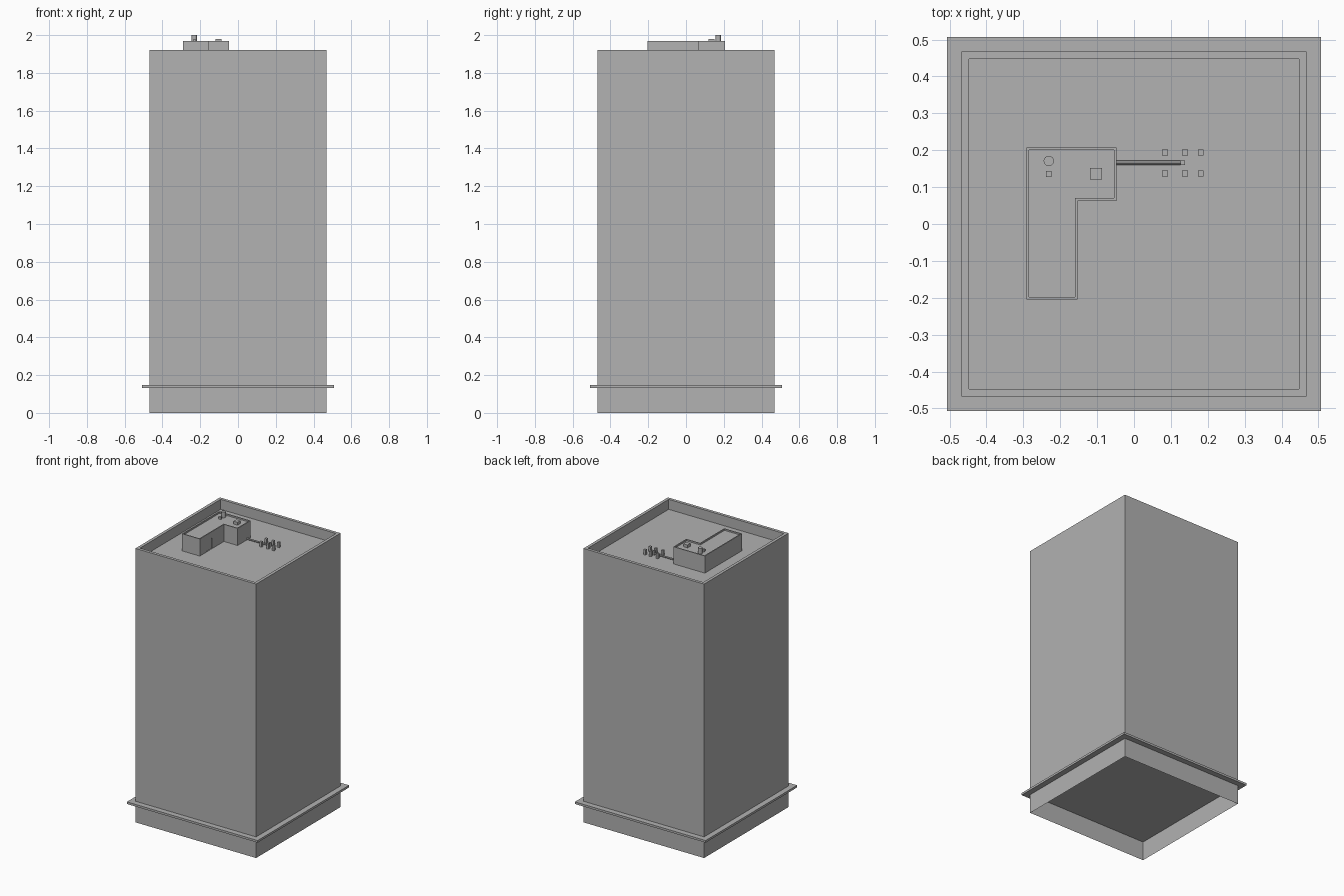
import bpy
import bmesh
from mathutils import Matrix

old = bpy.data.objects.get("Cube")
if old:
    bpy.data.objects.remove(old, do_unlink=True)

# One plain grey for the whole building
grey = bpy.data.materials.new("concrete_grey")
grey.use_nodes = True
tone = (0.445, 0.445, 0.445, 1)
grey.diffuse_color = tone
grey.node_tree.nodes["Principled BSDF"].inputs["Base Color"].default_value = tone


def finish(name, bm):
    mesh = bpy.data.meshes.new(name)
    bm.to_mesh(mesh)
    bm.free()
    mesh.materials.append(grey)
    obj = bpy.data.objects.new(name, mesh)
    bpy.context.collection.objects.link(obj)
    return obj


def rect(x0, x1, y0, y1):
    return [(x0, y0), (x1, y0), (x1, y1), (x0, y1)]


def square(half, x=0, y=0):
    return rect(x - half, x + half, y - half, y + half)


def prism(name, outline, z0, z1, rim=0, sink=0, open_bottom=False, open_top=False):
    """Extrude a counter-clockwise outline; optionally sink the top inside a rim."""
    bm = bmesh.new()
    low = [bm.verts.new((x, y, z0)) for x, y in outline]
    high = [bm.verts.new((x, y, z1)) for x, y in outline]
    for i in range(len(low)):
        j = (i + 1) % len(low)
        bm.faces.new((low[i], low[j], high[j], high[i]))
    if not open_bottom:
        bm.faces.new(low[::-1])
    if not open_top:
        top = bm.faces.new(high)
        bm.normal_update()
        if rim:
            bmesh.ops.inset_region(bm, faces=[top], thickness=rim, use_even_offset=True)
            inner = bmesh.ops.extrude_discrete_faces(bm, faces=[top])["faces"][0]
            bmesh.ops.translate(bm, verts=inner.verts[:], vec=(0, 0, -sink))
    bm.normal_update()
    return finish(name, bm)


ROOF = 1.85
HOUSE_TOP = 1.97
HOUSE_ROOF = 1.96

# Hollow base, ledge and tower with parapet
prism("base_walls", square(0.468), 0, 0.133, open_bottom=True, open_top=True)
prism("ledge", square(0.507), 0.133, 0.148)
prism("tower", square(0.468), 0.148, 1.92, rim=0.021, sink=1.92 - ROOF)

# L-shaped roof house with a low rim
house = prism("roof_house",
              [(-0.291, -0.205), (-0.153, -0.205), (-0.153, 0.063),
               (-0.047, 0.063), (-0.047, 0.207), (-0.291, 0.207)],
              ROOF, HOUSE_TOP, rim=0.007, sink=HOUSE_TOP - HOUSE_ROOF)

# Shallow doorway with clipped top corners, cut into the left wall
bm = bmesh.new()
profile = [(-0.132, 1.852), (-0.072, 1.852), (-0.072, 1.924),
           (-0.08, 1.932), (-0.124, 1.932), (-0.132, 1.924)]
face = bm.faces.new([bm.verts.new((-0.157, y, z)) for y, z in profile])
side = bmesh.ops.extrude_face_region(bm, geom=[face], use_keep_orig=True)["geom"]
bmesh.ops.translate(bm, verts=[v for v in side if isinstance(v, bmesh.types.BMVert)],
                    vec=(0.02, 0, 0))
bmesh.ops.recalc_face_normals(bm, faces=bm.faces[:])
cutter = finish("door_cutter", bm)
cutter.hide_render = True
cut = house.modifiers.new("doorway", "BOOLEAN")
cut.operation = "DIFFERENCE"
cut.object = cutter
bpy.context.view_layer.objects.active = house
bpy.ops.object.modifier_apply(modifier=cut.name)
bpy.data.objects.remove(cutter, do_unlink=True)

# Round flue, small vent and hatch on the roof house
bm = bmesh.new()
bmesh.ops.create_cone(bm, cap_ends=True, segments=16, radius1=0.014, radius2=0.014,
                      depth=2 - HOUSE_ROOF,
                      matrix=Matrix.Translation((-0.231, 0.171, (2 + HOUSE_ROOF) / 2)))
finish("flue", bm)
prism("small_vent", square(0.008, -0.231, 0.136), HOUSE_ROOF, 1.976)
prism("roof_hatch", square(0.016, -0.103, 0.136), HOUSE_ROOF, 1.98)

# Pipe along the roof, ending in a short riser
bm = bmesh.new()
bmesh.ops.create_cone(bm, cap_ends=True, segments=8, radius1=0.006, radius2=0.006,
                      depth=0.18,
                      matrix=Matrix.Translation((0.042, 0.166, ROOF + 0.009))
                      @ Matrix.Rotation(1.5708, 4, "Y") @ Matrix.Rotation(0.3927, 4, "Z"))
finish("roof_pipe", bm)
prism("pipe_riser", rect(0.126, 0.138, 0.16, 0.172), ROOF, ROOF + 0.03)

# Two rows of square vent posts
for row, y in (("front", 0.137), ("back", 0.194)):
    for i, x in enumerate((0.084, 0.138, 0.181)):
        prism(f"{row}_vent_post_{i + 1}", square(0.008, x, y), ROOF, ROOF + 0.036)
